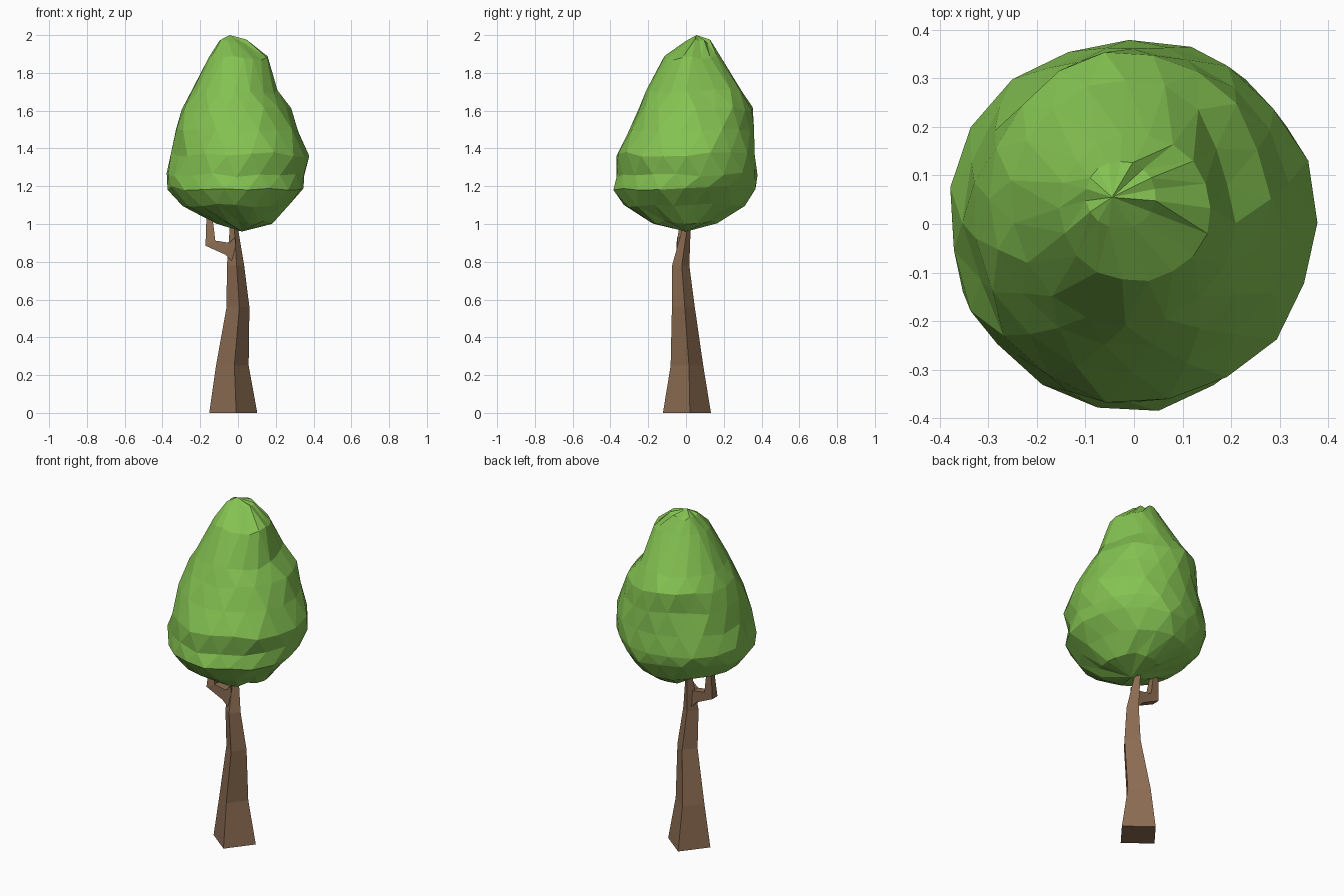
import bpy, bmesh, math, random
from mathutils import Vector

if "Cube" in bpy.data.objects:
    bpy.data.objects.remove(bpy.data.objects["Cube"])

random.seed(4)


def material(name, rgb):
    m = bpy.data.materials.new(name)
    m.diffuse_color = (*rgb, 1)
    m.use_nodes = True
    m.node_tree.nodes["Principled BSDF"].inputs["Base Color"].default_value = m.diffuse_color
    return m


LEAF = material("leaf green", (0.23, 0.54, 0.083))
BARK = material("bark brown", (0.26, 0.15, 0.084))


def finish(bm, name, mat):
    bmesh.ops.recalc_face_normals(bm, faces=bm.faces)
    me = bpy.data.meshes.new(name)
    bm.to_mesh(me)
    bm.free()
    me.materials.append(mat)
    ob = bpy.data.objects.new(name, me)
    bpy.context.collection.objects.link(ob)
    return ob


def loft(name, rings, mat):
    """Join equal-length rings of points with quads and cap both ends."""
    bm = bmesh.new()
    loops = [[bm.verts.new(p) for p in r] for r in rings]
    n = len(loops[0])
    for a, b in zip(loops, loops[1:]):
        for i in range(n):
            j = (i + 1) % n
            bm.faces.new((a[i], a[j], b[j], b[i]))
    bm.faces.new(loops[0])
    bm.faces.new(loops[-1])
    return finish(bm, name, mat)


# Trunk: twisted square sections (z, centre x, centre y, half diagonal)
TRUNK = [(0, -0.025, 0.005, 0.128), (0.25, -0.03, 0.005, 0.087),
         (0.56, 0.0, -0.014, 0.061), (0.78, -0.013, -0.028, 0.046),
         (0.96, -0.021, 0.0, 0.024), (1.06, -0.025, 0.01, 0.018)]
loft("trunk", [[(x + r * math.cos(a), y + r * math.sin(a), z)
                for a in (math.radians(7 + 90 * k) for k in range(4))]
               for z, x, y, r in TRUNK], BARK)

# Side branch: mitred sections (lower x, lower z, upper x, upper z, y, half width)
BRANCH = [(-0.01, 0.78, -0.015, 0.93, -0.024, 0.022),
          (-0.068, 0.838, -0.045, 0.9, -0.026, 0.024),
          (-0.172, 0.885, -0.12, 0.912, -0.024, 0.024),
          (-0.166, 1.06, -0.138, 1.06, -0.01, 0.013)]
loft("branch", [[(x0, y - w, z0), (x1, y - w, z1), (x1, y + w, z1), (x0, y + w, z0)]
                for x0, z0, x1, z1, y, w in BRANCH], BARK)

# Crown: staggered rings (z, x min, x max, y min, y max)
CROWN = [(1.01, -0.12, 0.18, -0.18, 0.17), (1.10, -0.30, 0.27, -0.33, 0.31),
         (1.19, -0.375, 0.35, -0.39, 0.37), (1.26, -0.383, 0.362, -0.365, 0.385),
         (1.37, -0.365, 0.38, -0.37, 0.375), (1.50, -0.337, 0.33, -0.31, 0.365),
         (1.61, -0.30, 0.28, -0.255, 0.358), (1.70, -0.255, 0.22, -0.21, 0.30),
         (1.88, -0.155, 0.16, -0.12, 0.185), (1.965, -0.10, 0.045, -0.01, 0.13)]
# Hollows pressed into the foliage (centre, radius, depth)
DENTS = [((-0.2, 0.24, 1.50), 0.15, 0.035), ((0.22, 0.14, 1.74), 0.15, 0.04),
         ((-0.32, -0.12, 1.38), 0.14, 0.03), ((-0.22, -0.28, 1.19), 0.12, 0.03),
         ((0.34, 0.08, 1.14), 0.12, 0.03)]
SIDES = 18
bm = bmesh.new()
loops = []
for k, (z, xa, xb, ya, yb) in enumerate(CROWN):
    loop = []
    for i in range(SIDES):
        a = math.tau * (i + 0.5 * (k % 2)) / SIDES
        r = 1.01 - random.uniform(0, 0.035)
        p = Vector(((xa + xb) / 2 + r * (xb - xa) / 2 * math.cos(a),
                    (ya + yb) / 2 + r * (yb - ya) / 2 * math.sin(a),
                    z + random.uniform(-0.012, 0.012)))
        for c, rad, depth in DENTS:
            push = depth * max(0, 1 - (p - Vector(c)).length / rad)
            p -= push * Vector((p.x, p.y, 0)).normalized()
        loop.append(bm.verts.new(p))
    loops.append(loop)
for k, (a, b) in enumerate(zip(loops, loops[1:])):
    for i in range(SIDES):
        j = (i + 1) % SIDES
        if k % 2 == 0:
            bm.faces.new((a[i], a[j], b[i]))
            bm.faces.new((a[j], b[j], b[i]))
        else:
            bm.faces.new((a[i], b[j], b[i]))
            bm.faces.new((a[i], a[j], b[j]))
for loop, tip in ((loops[0], (0.02, 0, 0.96)), (loops[-1], (-0.045, 0.055, 2.0))):
    v = bm.verts.new(tip)
    for i in range(SIDES):
        bm.faces.new((loop[i], loop[(i + 1) % SIDES], v))
finish(bm, "leaf_crown", LEAF)
